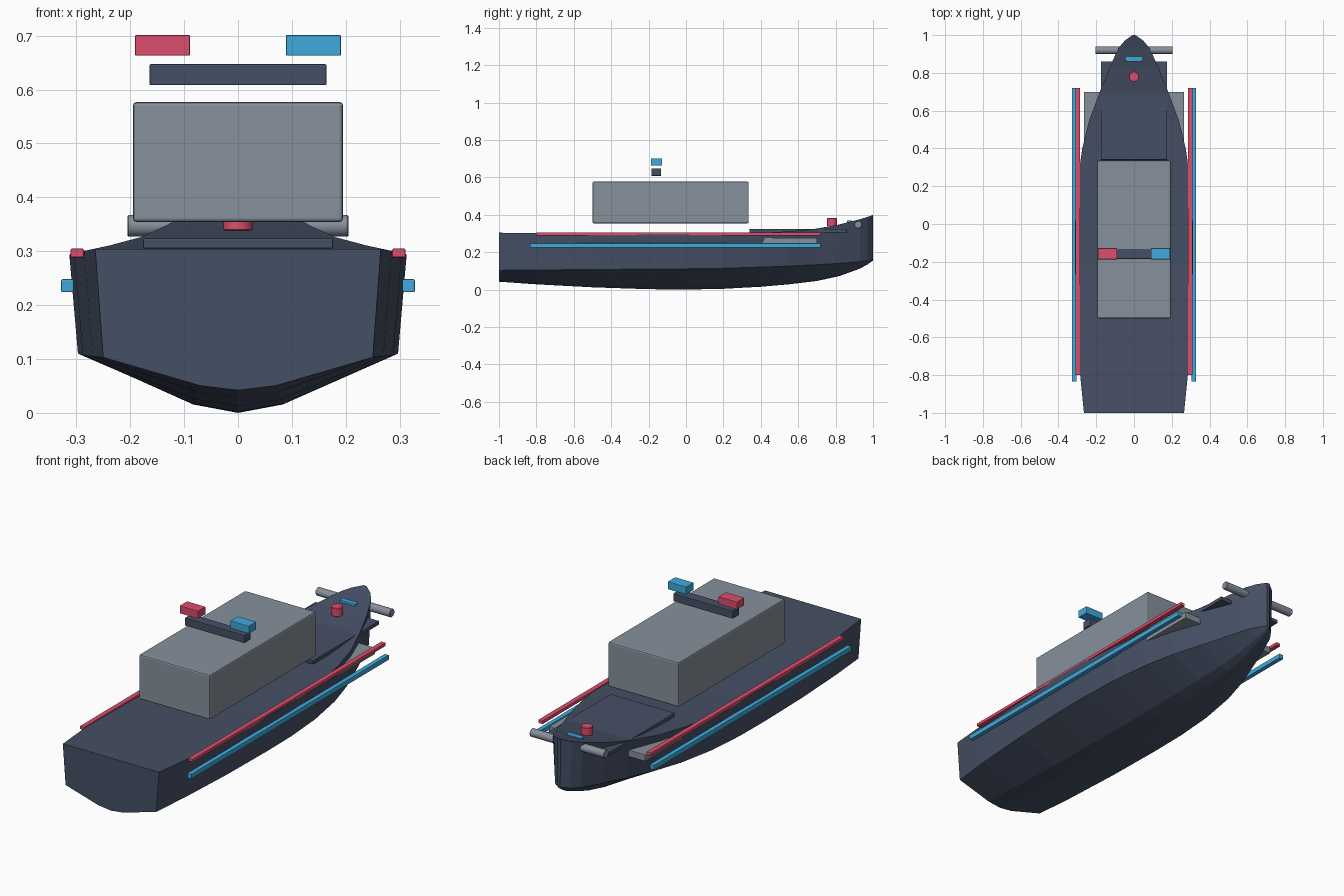
import bpy, bmesh, math

if "Cube" in bpy.data.objects:
    bpy.data.objects.remove(bpy.data.objects["Cube"])


def material(name, rgb):
    m = bpy.data.materials.new(name)
    m.diffuse_color = (*rgb, 1)
    m.use_nodes = True
    m.node_tree.nodes["Principled BSDF"].inputs["Base Color"].default_value = m.diffuse_color
    return m


NAVY = material("navy", (0.06, 0.08, 0.13))
GREY = material("grey", (0.24, 0.28, 0.33))
RED = material("red", (0.72, 0.075, 0.15))
BLUE = material("blue", (0.05, 0.40, 0.72))


def finish(bm, name, mat):
    bmesh.ops.recalc_face_normals(bm, faces=bm.faces)
    me = bpy.data.meshes.new(name)
    bm.to_mesh(me)
    bm.free()
    ob = bpy.data.objects.new(name, me)
    bpy.context.collection.objects.link(ob)
    me.materials.append(mat)
    return ob


def box(name, mat, x, y, z, bevel=0.002):
    """Bevelled box from (min, max) ranges on each axis."""
    bm = bmesh.new()
    bmesh.ops.create_cube(bm, size=1)
    for v in bm.verts:
        v.co = [(r[0] + r[1]) / 2 + c * (r[1] - r[0]) for r, c in zip((x, y, z), v.co)]
    ob = finish(bm, name, mat)
    mod = ob.modifiers.new("soft_edges", 'BEVEL')
    mod.width = bevel
    mod.segments = 2
    return ob


def cylinder(name, mat, radius, depth, loc, rot=(0, 0, 0)):
    bpy.ops.mesh.primitive_cylinder_add(vertices=24, radius=radius, depth=depth,
                                        location=loc, rotation=rot)
    ob = bpy.context.object
    ob.name = name
    ob.data.materials.append(mat)
    mod = ob.modifiers.new("soft_edges", 'BEVEL')
    mod.width = 0.002
    bpy.ops.object.shade_smooth_by_angle(angle=math.radians(35))
    return ob


# Hull stations: y, deck half width, deck z, chine half width, chine z, keel z
STATIONS = [
    (-1.00, .265, .304, .250, .103, .042),
    (-0.80, .285, .301, .270, .105, .028),
    (-0.50, .304, .297, .288, .107, .012),
    (-0.20, .313, .294, .297, .110, .002),
    (0.00, .312, .294, .296, .111, .000),
    (0.20, .302, .297, .284, .114, .004),
    (0.40, .274, .303, .254, .120, .015),
    (0.55, .237, .311, .214, .126, .028),
    (0.70, .181, .326, .160, .133, .046),
    (0.82, .133, .348, .115, .140, .072),
    (0.93, .083, .376, .070, .149, .112),
    (0.97, .050, .388, .042, .154, .134),
    (1.00, .008, .399, .007, .162, .155),
]
bm = bmesh.new()
rings = []
for y, wd, zd, wc, zc, zk in STATIONS:
    half = [(wd, zd), (wc, zc), (wc * .28, zk + (zc - zk) * .14)]
    pts = half + [(0, zk)] + [(-x, z) for x, z in reversed(half)]
    rings.append([bm.verts.new((x, y, z)) for x, z in pts])
for a, b in zip(rings, rings[1:]):
    n = len(a)
    for i in range(n):
        j = (i + 1) % n
        bm.faces.new((a[i], a[j], b[j], b[i]))
bm.faces.new(rings[0])
bm.faces.new(rings[-1])
finish(bm, "hull", NAVY)

# Deck slabs that break through the narrowing bow
box("inner_deck", GREY, (-.265, .265), (-.70, .70), (.243, .276))
box("fore_deck_panel", NAVY, (-.176, .176), (.34, .86), (.305, .324))

# Cabin block and light bar above it
box("cabin", GREY, (-.195, .195), (-.50, .335), (.354, .577), .007)
box("light_bar", NAVY, (-.164, .164), (-.184, -.134), (.608, .647))
box("port_beacon", RED, (-.191, -.089), (-.187, -.128), (.663, .701))
box("starboard_beacon", BLUE, (.089, .191), (-.187, -.128), (.663, .701))

# Side rails
for side, s in (("left", -1), ("right", 1)):
    box(side + "_upper_rail", RED, sorted((s * .286, s * .311)), (-.80, .72), (.288, .305), .003)
    box(side + "_rub_rail", BLUE, sorted((s * .305, s * .328)), (-.835, .72), (.224, .248))

# Bow fittings
cylinder("bow_roller", GREY, .02, .41, (0, .92, .347), (0, math.pi / 2, 0))
cylinder("bow_bollard", RED, .027, .043, (0, .78, .360))
box("bow_light", BLUE, (-.042, .042), (.861, .887), (.348, .370))
